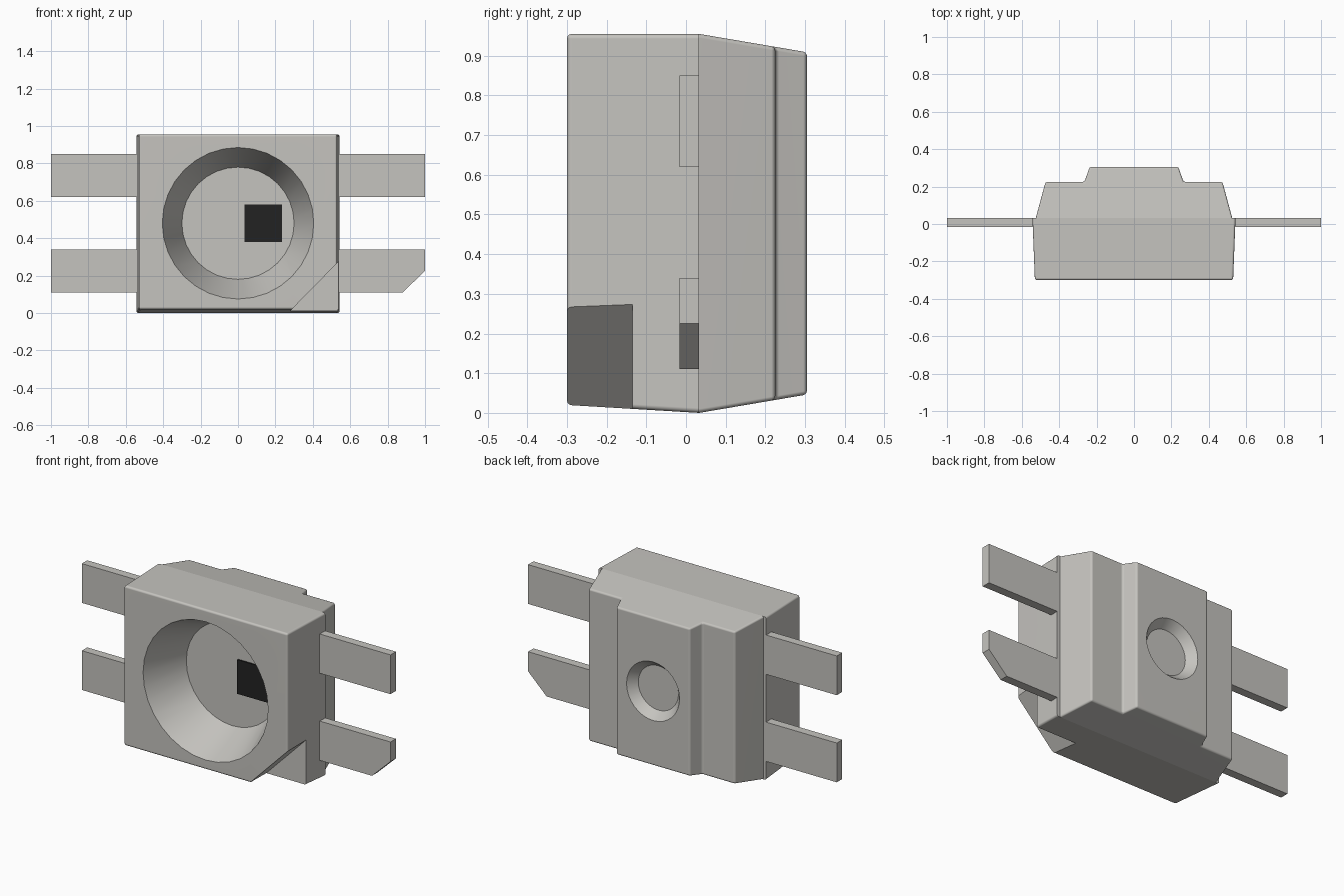
import bpy, bmesh, math
from mathutils import Matrix

cube = bpy.data.objects.get("Cube")
if cube:
    bpy.data.objects.remove(cube, do_unlink=True)

SPLIT = 0.033      # depth where front and back mouldings meet
FRONT = -0.3
FLOOR = -0.05      # depth of the cavity floor
TOP = 0.955
MID = 0.48


def material(name, colour):
    m = bpy.data.materials.new(name)
    m.use_nodes = True
    m.diffuse_color = (*colour, 1)
    bsdf = m.node_tree.nodes["Principled BSDF"]
    bsdf.inputs["Base Color"].default_value = (*colour, 1)
    bsdf.inputs["Roughness"].default_value = 0.6
    return m


grey = material("warm grey", (0.56, 0.55, 0.52))
black = material("black", (0.016, 0.016, 0.016))


def finish(bm, name, mat):
    bmesh.ops.recalc_face_normals(bm, faces=bm.faces)
    mesh = bpy.data.meshes.new(name)
    bm.to_mesh(mesh)
    bm.free()
    mesh.materials.append(mat)
    obj = bpy.data.objects.new(name, mesh)
    bpy.context.collection.objects.link(obj)
    return obj


def prism(lower, upper):
    """Solid between two matching rings of points."""
    bm = bmesh.new()
    a = [bm.verts.new(p) for p in lower]
    b = [bm.verts.new(p) for p in upper]
    bm.faces.new(a)
    bm.faces.new(b)
    n = len(a)
    for i in range(n):
        j = (i + 1) % n
        bm.faces.new((a[i], a[j], b[j], b[i]))
    bmesh.ops.recalc_face_normals(bm, faces=bm.faces)
    return bm


def plate(outline, y0, y1):
    """Outline in x and z, extruded in depth."""
    return prism([(x, y0, z) for x, z in outline], [(x, y1, z) for x, z in outline])


def round_edges(bm, width):
    """Round every edge except those on the parting plane."""
    edges = [e for e in bm.edges if any(abs(v.co.y - SPLIT) > 0.001 for v in e.verts)]
    bmesh.ops.bevel(bm, geom=edges, offset=width, segments=3, profile=0.5,
                    affect='EDGES', clamp_overlap=True)


def cone(name, r_front, r_back, y0, y1, sides=32):
    bm = bmesh.new()
    place = Matrix.Translation((0, (y0 + y1) / 2, MID)) @ Matrix.Rotation(-math.pi / 2, 4, 'X')
    bmesh.ops.create_cone(bm, cap_ends=True, segments=sides, radius1=r_front,
                          radius2=r_back, depth=y1 - y0, matrix=place)
    return finish(bm, name, grey)


def activate(obj):
    bpy.ops.object.select_all(action='DESELECT')
    obj.select_set(True)
    bpy.context.view_layer.objects.active = obj


def carve(obj, *cutters):
    """Cut shapes out, then shade with flat large faces and soft edges."""
    activate(obj)
    for c in cutters:
        mod = obj.modifiers.new("cut", 'BOOLEAN')
        mod.operation, mod.solver, mod.object = 'DIFFERENCE', 'EXACT', c
        bpy.ops.object.modifier_apply(modifier=mod.name)
        bpy.data.objects.remove(c, do_unlink=True)
    activate(obj)
    bpy.ops.object.shade_smooth_by_angle(angle=math.radians(35))
    mod = obj.modifiers.new("soft edges", 'WEIGHTED_NORMAL')
    mod.keep_sharp = True


# Front moulding, tapering slightly towards the front
def ring(y, half, bottom):
    return [(-half, y, bottom), (half, y, bottom), (half, y, TOP), (-half, y, TOP)]


bm = prism(ring(FRONT, 0.53, 0.02), ring(SPLIT, 0.543, 0))
round_edges(bm, 0.012)
front_body = finish(bm, "front_body", grey)

# Conical cavity and the notch that marks one corner
cavity = cone("cavity_cutter", 0.4134, 0.3, FRONT - 0.02, FLOOR)
notch = finish(plate([(0.17, -0.1), (0.65, -0.1), (0.65, 0.389)], FRONT - 0.1, -0.135),
               "notch_cutter", grey)
carve(front_body, cavity, notch)

# Back moulding: stepped profile with sloped top and bottom
half = [(0.525, SPLIT), (0.473, 0.225), (0.265, 0.225), (0.237, 0.305)]
profile = half + [(-x, y) for x, y in reversed(half)]
slope = 0.17
bm = prism([(x, y, slope * (y - SPLIT)) for x, y in profile],
           [(x, y, TOP - slope * (y - SPLIT)) for x, y in profile])
round_edges(bm, 0.01)
back_body = finish(bm, "back_body", grey)
carve(back_body, cone("dimple_cutter", 0.13, 0.18, 0.255, 0.315))

# Four flat leads, one with a clipped corner
for side, label in ((1, "left"), (-1, "right")):
    for level, z in (("lower", 0.11), ("upper", 0.62)):
        h = 0.23
        outline = [(0.45, z), (1, z), (1, z + h), (0.45, z + h)]
        if side == 1 and level == "lower":
            outline[1:2] = [(0.88, z), (1, z + h / 2)]
        outline = [(side * x, zz) for x, zz in outline]
        finish(plate(outline, -0.017, SPLIT), f"{level}_{label}_lead", grey)

# Small dark chip on the cavity floor
finish(plate([(0.035, 0.38), (0.235, 0.38), (0.235, 0.58), (0.035, 0.58)],
             FLOOR - 0.008, FLOOR + 0.001), "chip", black)
